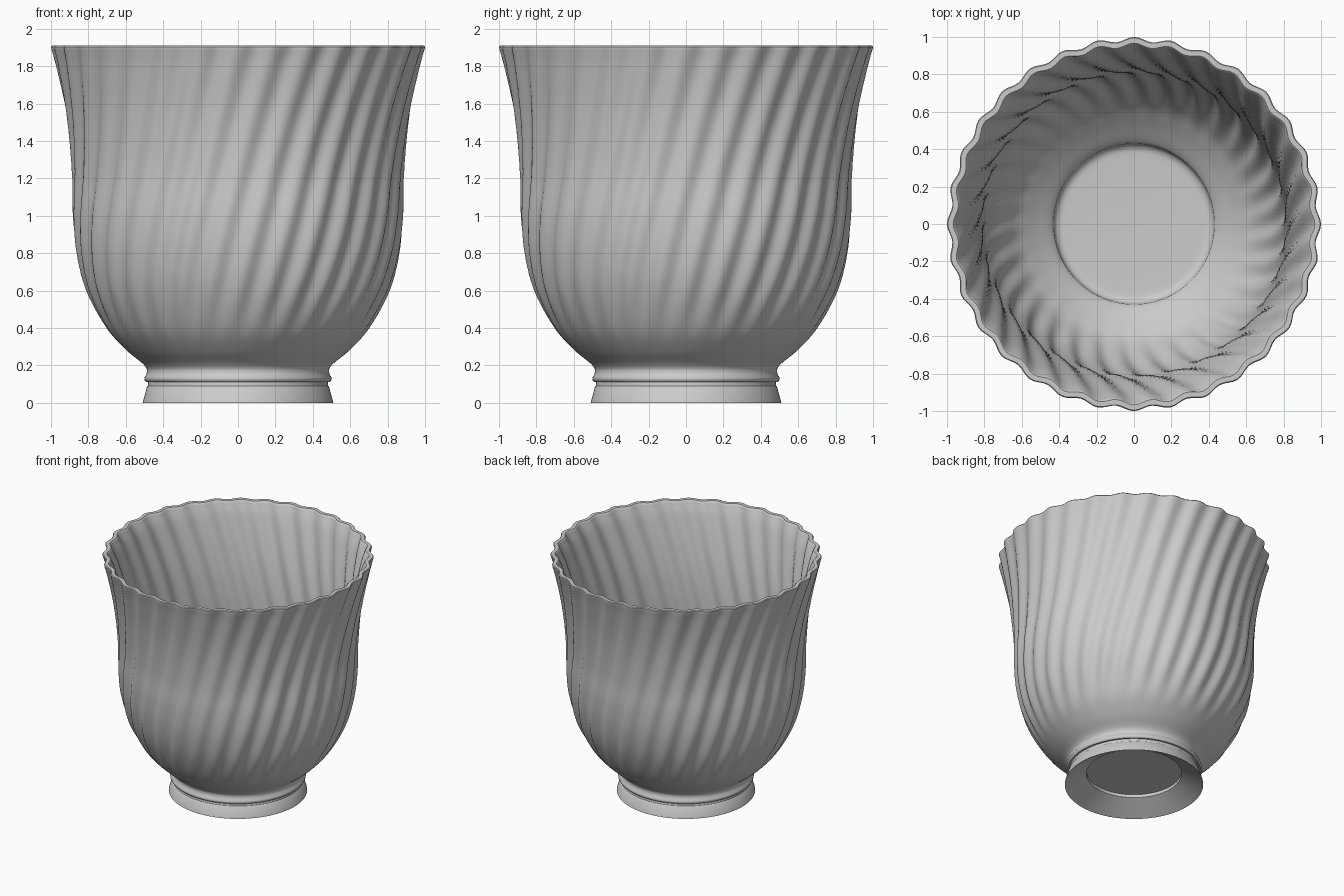
import bpy, bmesh, math

if "Cube" in bpy.data.objects:
    bpy.data.objects.remove(bpy.data.objects["Cube"])

FLUTES = 32
SEG = FLUTES * 8
TOP = 1.91
TWIST = math.radians(27)
AMP = 0.012

mat = bpy.data.materials.new("light grey")
mat.diffuse_color = (0.6, 0.6, 0.6, 1)
mat.use_nodes = True
mat.node_tree.nodes["Principled BSDF"].inputs["Base Color"].default_value = mat.diffuse_color


def spline(pts, n=5):
    """Catmull-Rom curve through (radius, height) points."""
    p = [pts[0]] + pts + [pts[-1]]
    out = []
    for i in range(1, len(p) - 2):
        a, b, c, d = p[i - 1:i + 3]
        for k in range(n):
            t = k / n
            out.append(tuple(
                0.5 * (2 * b[j] + (c[j] - a[j]) * t
                       + (2 * a[j] - 5 * b[j] + 4 * c[j] - d[j]) * t * t
                       + (3 * b[j] - a[j] - 3 * c[j] + d[j]) * t ** 3)
                for j in (0, 1)))
    return out + [pts[-1]]


def fluted(r, z, a):
    """Twisted flutes that fade out towards the foot."""
    w = min(max((z - 0.28) / 0.35, 0), 1)
    w = w * w * (3 - 2 * w)
    turn = TWIST * (z - TOP) / 1.6
    return r + AMP * w * math.cos(FLUTES * (a - turn))


def lathe(name, profile):
    bm = bmesh.new()
    rings = []
    for r, z in profile:
        ring = []
        for i in range(SEG):
            a = 2 * math.pi * i / SEG
            q = fluted(r, z, a)
            ring.append(bm.verts.new((q * math.cos(a), q * math.sin(a), z)))
        rings.append(ring)
    for lo, hi in zip(rings, rings[1:]):
        for i in range(SEG):
            j = (i + 1) % SEG
            bm.faces.new((lo[i], lo[j], hi[j], hi[i]))
    bm.faces.new(rings[0][::-1])   # underside of the floor
    bm.faces.new(rings[-1])        # inside floor
    bmesh.ops.recalc_face_normals(bm, faces=bm.faces)
    me = bpy.data.meshes.new(name)
    bm.to_mesh(me)
    bm.free()
    ob = bpy.data.objects.new(name, me)
    bpy.context.collection.objects.link(ob)
    me.materials.append(mat)
    bpy.context.view_layer.objects.active = ob
    ob.select_set(True)
    bpy.ops.object.shade_smooth_by_angle(angle=math.radians(35))
    ob.select_set(False)
    return ob


# foot: recessed underside, hollow cone, flared skirt and bead
foot = [(0.35, 0.115), (0.35, 0.09), (0.51, 0.0), (0.487, 0.085),
        (0.482, 0.09), (0.48, 0.112), (0.492, 0.113), (0.499, 0.12),
        (0.501, 0.13), (0.499, 0.138), (0.491, 0.15)]

# outer wall from neck to rim
outer = spline([(0.487, 0.165), (0.49, 0.185), (0.515, 0.215), (0.60, 0.285),
                (0.70, 0.40), (0.80, 0.60), (0.853, 0.80), (0.873, 1.0),
                (0.875, 1.2), (0.890, 1.4), (0.918, 1.6), (0.961, 1.8),
                (0.987, 1.895)])
rim = [(0.988, 1.904), (0.983, 1.91), (0.955, 1.91), (0.949, 1.905)]

# inner wall back down to the rounded floor edge
inner = spline([(0.944, 1.89), (0.912, 1.8), (0.867, 1.6), (0.836, 1.4),
                (0.821, 1.2), (0.818, 1.0), (0.798, 0.8), (0.745, 0.60),
                (0.645, 0.41), (0.55, 0.31), (0.46, 0.235), (0.432, 0.205),
                (0.428, 0.185), (0.418, 0.163), (0.395, 0.149),
                (0.36, 0.145)])

lathe("fluted_cup", foot + outer + rim + inner)
